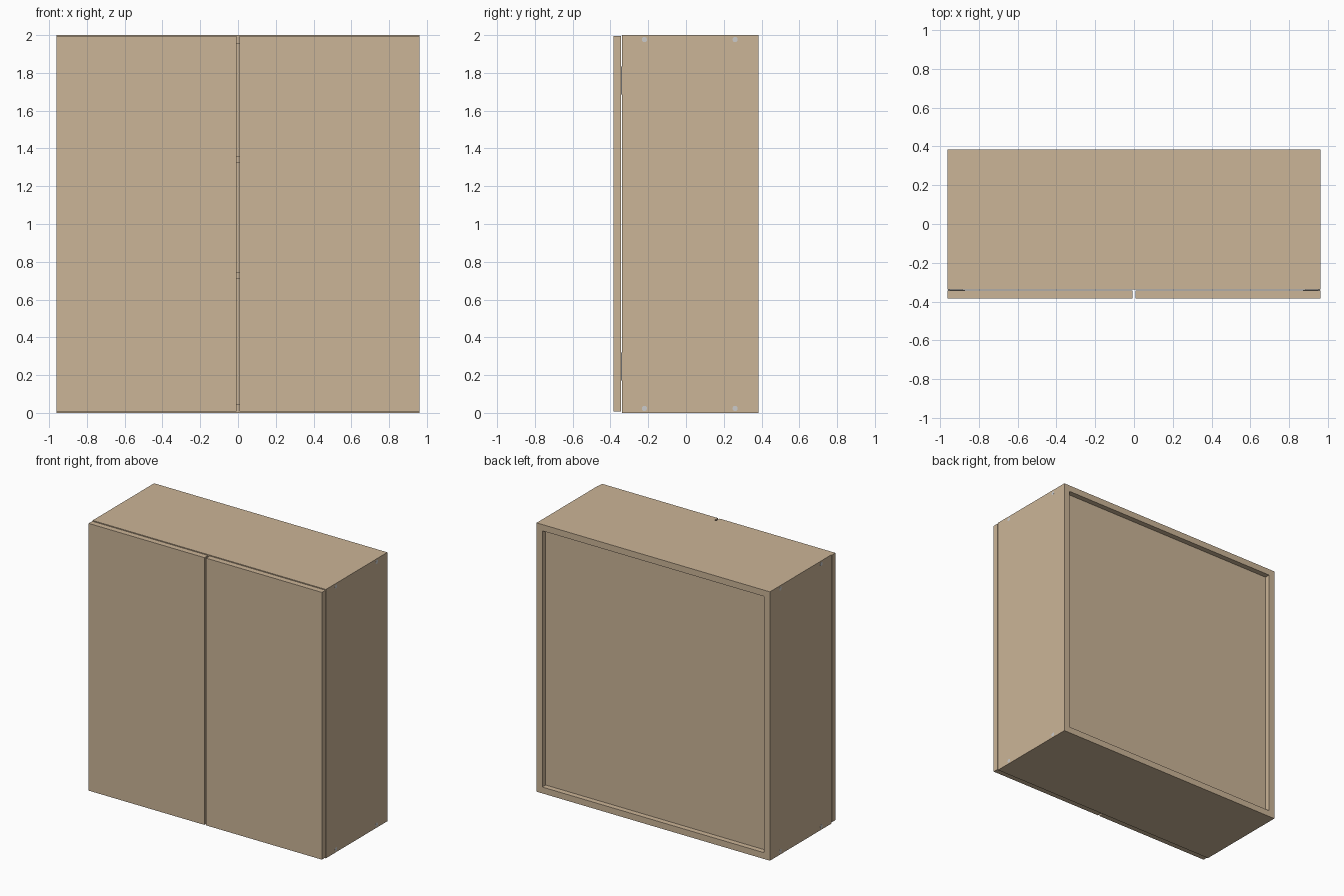
import bpy, math

if "Cube" in bpy.data.objects:
    bpy.data.objects.remove(bpy.data.objects["Cube"])

W, D, H = 0.96, 0.385, 2.0      # half width, half depth, height
T = 0.047                       # board thickness
FRONT = -0.338                  # front edge of the carcass
DOOR_BACK = -0.343

wood = bpy.data.materials.new("light_wood")
wood.diffuse_color = (0.60, 0.46, 0.31, 1)
wood.use_nodes = True
wood.node_tree.nodes["Principled BSDF"].inputs["Base Color"].default_value = wood.diffuse_color


def box(name, x0, x1, y0, y1, z0, z1, mat=wood):
    bpy.ops.mesh.primitive_cube_add(
        size=1, location=((x0 + x1) / 2, (y0 + y1) / 2, (z0 + z1) / 2))
    o = bpy.context.object
    o.name = name
    o.scale = (x1 - x0, y1 - y0, z1 - z0)
    bpy.ops.object.transform_apply(location=False, rotation=False, scale=True)
    if mat:
        o.data.materials.append(mat)
    return o


def rod(name, loc, r, length, rot=(0, 0, 0), sides=16):
    bpy.ops.mesh.primitive_cylinder_add(
        vertices=sides, radius=r, depth=length, location=loc, rotation=rot)
    o = bpy.context.object
    o.name = name
    bpy.ops.object.shade_smooth_by_angle()
    return o


# Carcass: top and bottom boards between the two sides
inner = W - T
box("bottom_board", -inner, inner, FRONT, D, 0, T)
box("top_board", -inner, inner, FRONT, D, H - T, H)

# Back panel set in from the rear edge
box("back_panel", -inner, inner, 0.33, 0.345, T, H - T)

# Two inner shelves
for i, z in enumerate((0.71, 1.322)):
    box(f"shelf_{i + 1}", -inner, inner, FRONT + 0.012, 0.33, z, z + 0.037)

for s, side in ((-1, "left"), (1, "right")):
    # Side board and door
    xs = sorted((s * inner, s * W))
    box(f"{side}_side_board", *xs, FRONT, D, 0, H)
    xs = sorted((s * 0.007, s * W))
    box(f"{side}_door", *xs, -D, DOOR_BACK, 0.008, H - 0.004)

    # Screw heads flush with the side board
    for y in (-0.22, 0.26):
        for z in (T / 2, H - T / 2):
            rod(f"{side}_screw", (s * (W - 0.0045), y, z), 0.014, 0.01,
                (0, math.pi / 2, 0))

    # Thin hinges in the slit between door and carcass
    for z in (0.245, 1.76):
        xs = sorted((s * 0.87, s * 0.953))
        box(f"{side}_hinge_door_leaf", *xs, DOOR_BACK, DOOR_BACK + 0.002,
            z - 0.074, z + 0.074, None)
        xs = sorted((s * 0.885, s * 0.953))
        box(f"{side}_hinge_frame_leaf", *xs, FRONT - 0.002, FRONT,
            z - 0.05, z + 0.05, None)
        rod(f"{side}_hinge_pin", (s * 0.955, (FRONT + DOOR_BACK) / 2, z),
            0.004, 0.148, sides=12)
